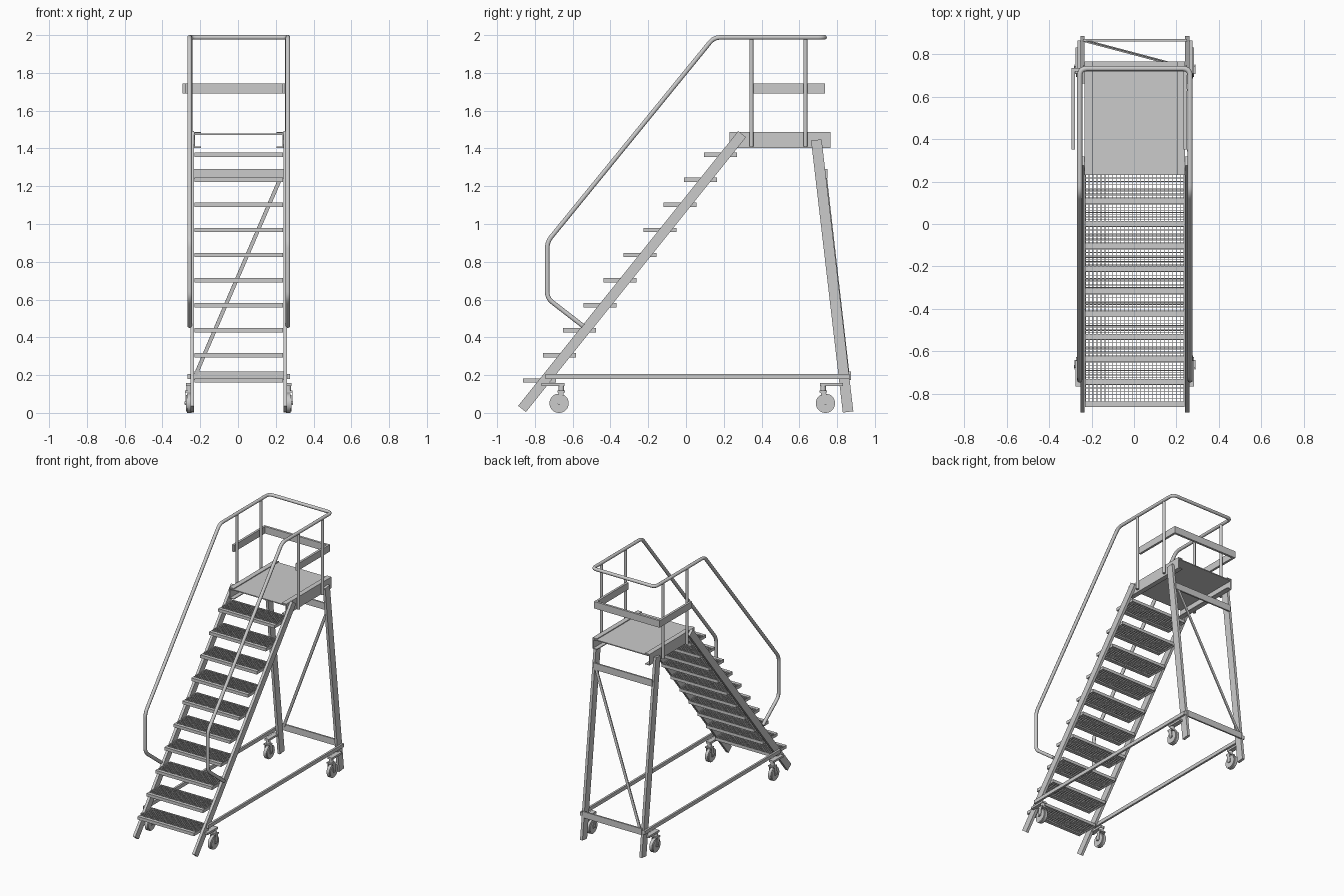
import bpy, bmesh, math
from mathutils import Vector, Matrix

if "Cube" in bpy.data.objects:
    bpy.data.objects.remove(bpy.data.objects["Cube"])

X0 = 0.004  # frame centre line


def finish(name, bm, smooth=False):
    bmesh.ops.recalc_face_normals(bm, faces=bm.faces)
    me = bpy.data.meshes.new(name)
    bm.to_mesh(me)
    bm.free()
    ob = bpy.data.objects.new(name, me)
    bpy.context.collection.objects.link(ob)
    if smooth:
        bpy.ops.object.select_all(action='DESELECT')
        bpy.context.view_layer.objects.active = ob
        ob.select_set(True)
        bpy.ops.object.shade_smooth_by_angle(angle=math.radians(40))
    return ob


def add_box(bm, x, y, z):
    """Box from (min, max) pairs."""
    c = [(a + b) / 2 for a, b in (x, y, z)]
    d = [abs(b - a) for a, b in (x, y, z)]
    bmesh.ops.create_cube(bm, size=1, matrix=Matrix.Translation(c) @ Matrix.Diagonal((*d, 1)))


def add_bar(bm, a, b, w, t):
    """Bar from a to b; w lies in the plane across x, t along local x."""
    a, b = Vector(a), Vector(b)
    d = (b - a).normalized()
    side = (Vector((1, 0, 0)) - d * d.x).normalized()
    rot = Matrix((side, d.cross(side), d)).transposed().to_4x4()
    m = Matrix.Translation((a + b) / 2) @ rot @ Matrix.Diagonal((t, w, (b - a).length, 1))
    bmesh.ops.create_cube(bm, size=1, matrix=m)


def add_cyl(bm, c, r, h, axis='Z', n=24):
    rot = Matrix.Rotation(math.pi / 2, 4, 'Y') if axis == 'X' else Matrix()
    bmesh.ops.create_cone(bm, cap_ends=True, segments=n, radius1=r, radius2=r, depth=h,
                          matrix=Matrix.Translation(c) @ rot)


def fillet(pts, r, n=5):
    """Round the inner corners of a polyline."""
    pts = [Vector(p) for p in pts]
    out = [pts[0]]
    for p, q, s in zip(pts, pts[1:], pts[2:]):
        a, b = q + (p - q).normalized() * r, q + (s - q).normalized() * r
        for i in range(n + 1):
            t = i / n
            out.append(a * (1 - t) ** 2 + q * 2 * t * (1 - t) + b * t * t)
    return out + [pts[-1]]


# Per-side structure
for s, tag in ((-1, "left"), (1, "right")):
    def X(v):
        return X0 + s * v

    bm = bmesh.new()
    add_bar(bm, (X(.2465), -.868, .021), (X(.2465), .297, 1.476), .053, .02)
    finish(tag + "_stringer", bm)

    bm = bmesh.new()
    add_bar(bm, (X(.2465), .858, .005), (X(.2465), .69, 1.445), .056, .02)
    finish(tag + "_rear_leg", bm)

    bm = bmesh.new()
    add_box(bm, (X(.256), X(.271)), (-.745, .865), (.18, .207))
    finish(tag + "_base_rail", bm)

    # Platform channel
    bm = bmesh.new()
    add_box(bm, (X(.231), X(.237)), (.23, .765), (1.403, 1.487))
    for z in (1.403, 1.481):
        add_box(bm, (X(.2), X(.231)), (.23, .765), (z, z + .006))
    finish(tag + "_platform_channel", bm)

    # Guard posts
    for y, part in ((.346, "front"), (.632, "rear")):
        bm = bmesh.new()
        add_cyl(bm, (X(.256), y, 1.695), .0105, .57, n=16)
        finish(f"{tag}_{part}_guard_post", bm, True)

    # Casters: mounting plate, swivel neck, fork and wheel
    for y, d, part in ((-.672, -1, "front"), (.738, 1, "rear")):
        ny = y + (.012 if d < 0 else -.012)
        bm = bmesh.new()
        add_box(bm, (X(.245), X(.28)), (ny - d * .017, y + d * .093), (.143, .158))
        add_cyl(bm, (X(.262), ny, .13), .015, .03, n=16)
        add_box(bm, (X(.239), X(.285)), (ny - .02, ny + .02), (.108, .118))
        for k in (.239, .281):
            add_bar(bm, (X(k + .002), ny, .115), (X(k + .002), y, .045), .028, .004)
        add_cyl(bm, (X(.262), y, .052), .008, .05, 'X', 12)
        finish(f"{tag}_{part}_caster_fork", bm, True)
        bm = bmesh.new()
        add_cyl(bm, (X(.262), y, .051), .051, .022, 'X', 32)
        add_cyl(bm, (X(.262), y, .051), .044, .032, 'X', 32)
        finish(f"{tag}_{part}_caster_wheel", bm, True)

# Platform deck
bm = bmesh.new()
add_box(bm, (X0 - .231, X0 + .231), (.23, .765), (1.471, 1.478))
finish("platform_deck", bm)

# Grating steps
for i in range(10):
    y, z = -.863 + i * .1064, .16 + i * .1328
    zr, xl, xr = (z, z + .023), X0 - .235, X0 + .235
    bm = bmesh.new()
    add_box(bm, (xl, xr), (y, y + .026), zr)
    add_box(bm, (xl, xr), (y + .17, y + .175), zr)
    for x in (xl, xr - .005):
        add_box(bm, (x, x + .005), (y + .026, y + .17), zr)
    for k in range(1, 25):
        x = xl + k * .47 / 25
        add_box(bm, (x - .0015, x + .0015), (y + .026, y + .17), (z + .003, z + .022))
    for k in range(1, 9):
        yy = y + .026 + k * .016
        add_box(bm, (xl, xr), (yy - .0015, yy + .0015), (z + .003, z + .022))
    finish(f"step_{i + 1}", bm)

# Rear cross bars and diagonal brace
bm = bmesh.new()
add_box(bm, (X0 - .245, X0 + .245), (.861, .873), (.173, .22))
finish("lower_rear_crossbar", bm)
bm = bmesh.new()
add_box(bm, (X0 - .245, X0 + .245), (.737, .749), (1.24, 1.29))
finish("upper_rear_crossbar", bm)
bm = bmesh.new()
add_bar(bm, (-.225, .862, .2), (.228, .742, 1.25), .008, .02)
finish("diagonal_brace", bm)

# Guard band round three sides of the platform
bm = bmesh.new()
zb = (1.692, 1.744)
add_box(bm, (-.295, -.278), (.352, .735), zb)
add_box(bm, (.233, .25), (.352, .735), zb)
add_box(bm, (-.278, .233), (.718, .735), zb)
finish("guard_band", bm)

# Continuous tubular handrail
half = [(-.545, .46), (-.735, .607), (-.735, .905), (.148, 1.988), (.733, 1.988)]
path = [(X0 - .26, y, z) for y, z in half] + [(X0 + .26, y, z) for y, z in reversed(half)]
pts = fillet(path, .035)
cu = bpy.data.curves.new("handrail", 'CURVE')
cu.dimensions = '3D'
cu.bevel_depth = .0125
cu.bevel_resolution = 3
cu.use_fill_caps = True
sp = cu.splines.new('POLY')
sp.points.add(len(pts) - 1)
for p, v in zip(sp.points, pts):
    p.co = (*v, 1)
bpy.context.collection.objects.link(bpy.data.objects.new("handrail", cu))
